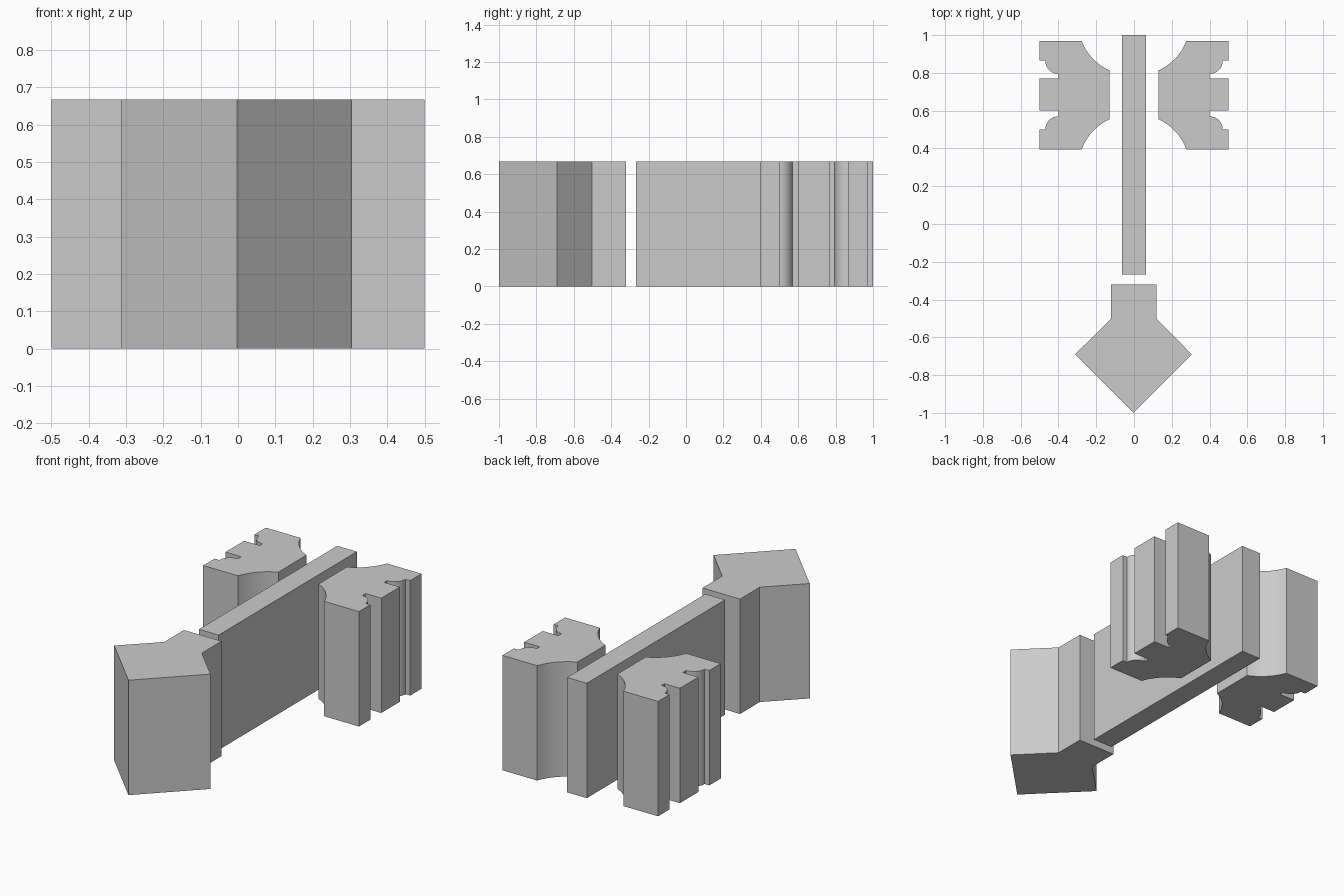
import bpy, bmesh, math
from mathutils import Vector

if "Cube" in bpy.data.objects:
    bpy.data.objects.remove(bpy.data.objects["Cube"], do_unlink=True)

HEIGHT = 0.667

grey = bpy.data.materials.new("plain_grey")
grey.use_nodes = True
colour = (0.6, 0.6, 0.6, 1)
grey.diffuse_color = colour
grey.node_tree.nodes["Principled BSDF"].inputs["Base Color"].default_value = colour


def arc(a, b, sagitta, steps=10):
    """Circular arc from a to b, bulging to the left of the chord by sagitta."""
    a, b = Vector(a), Vector(b)
    chord = b - a
    side = Vector((-chord.y, chord.x)).normalized()
    radius = (chord.length ** 2 / 4 + sagitta ** 2) / (2 * sagitta)
    centre = (a + b) / 2 + side * (sagitta - radius)
    half = math.asin(chord.length / 2 / radius)
    points = []
    for i in range(steps + 1):
        t = half * (2 * i / steps - 1)
        points.append(tuple(centre + radius * (side * math.cos(t)
                      + chord.normalized() * math.sin(t))))
    return points


def extrude_profile(name, profile):
    """Stand a flat outline up into a solid of the common height."""
    bm = bmesh.new()
    face = bm.faces.new([bm.verts.new((x, y, 0)) for x, y in profile])
    made = bmesh.ops.extrude_face_region(bm, geom=[face])["geom"]
    bmesh.ops.translate(bm, vec=(0, 0, HEIGHT),
                        verts=[v for v in made if isinstance(v, bmesh.types.BMVert)])
    bmesh.ops.recalc_face_normals(bm, faces=bm.faces)
    mesh = bpy.data.meshes.new(name)
    bm.to_mesh(mesh)
    bm.free()
    mesh.materials.append(grey)
    obj = bpy.data.objects.new(name, mesh)
    bpy.context.collection.objects.link(obj)
    bpy.ops.object.select_all(action="DESELECT")
    obj.select_set(True)
    bpy.context.view_layer.objects.active = obj
    bpy.ops.object.shade_smooth_by_angle(angle=math.radians(25))
    return obj


# Long centre bar
extrude_profile("centre_bar", [(-0.063, -0.268), (0.063, -0.268), (0.063, 1), (-0.063, 1)])

# Pointed head with a short neck
extrude_profile("pointed_head", [(-0.003, -1), (0.306, -0.69), (0.119, -0.502), (0.119, -0.321),
                                 (-0.122, -0.321), (-0.122, -0.502), (-0.312, -0.69)])

# Notched side blocks, hollowed at the inner corners
r = 0.07
bulge = r * (1 - math.sqrt(0.5))
block = [(0.5, 0.395), (0.5, 0.5)]
block += arc((0.4 + r, 0.5), (0.4, 0.5 + r), -bulge)[::1]
block += [(0.4, 0.6), (0.5, 0.6), (0.5, 0.77), (0.4, 0.77)]
block += arc((0.4, 0.865 - r), (0.4 + r, 0.865), -bulge)
block += [(0.5, 0.865), (0.5, 0.97)]
block += arc((0.277, 0.97), (0.129, 0.813), 0.022)
block += arc((0.129, 0.555), (0.277, 0.395), 0.022)
for name, sign in (("left_block", 1), ("right_block", -1)):
    extrude_profile(name, [(sign * x, y) for x, y in block])
